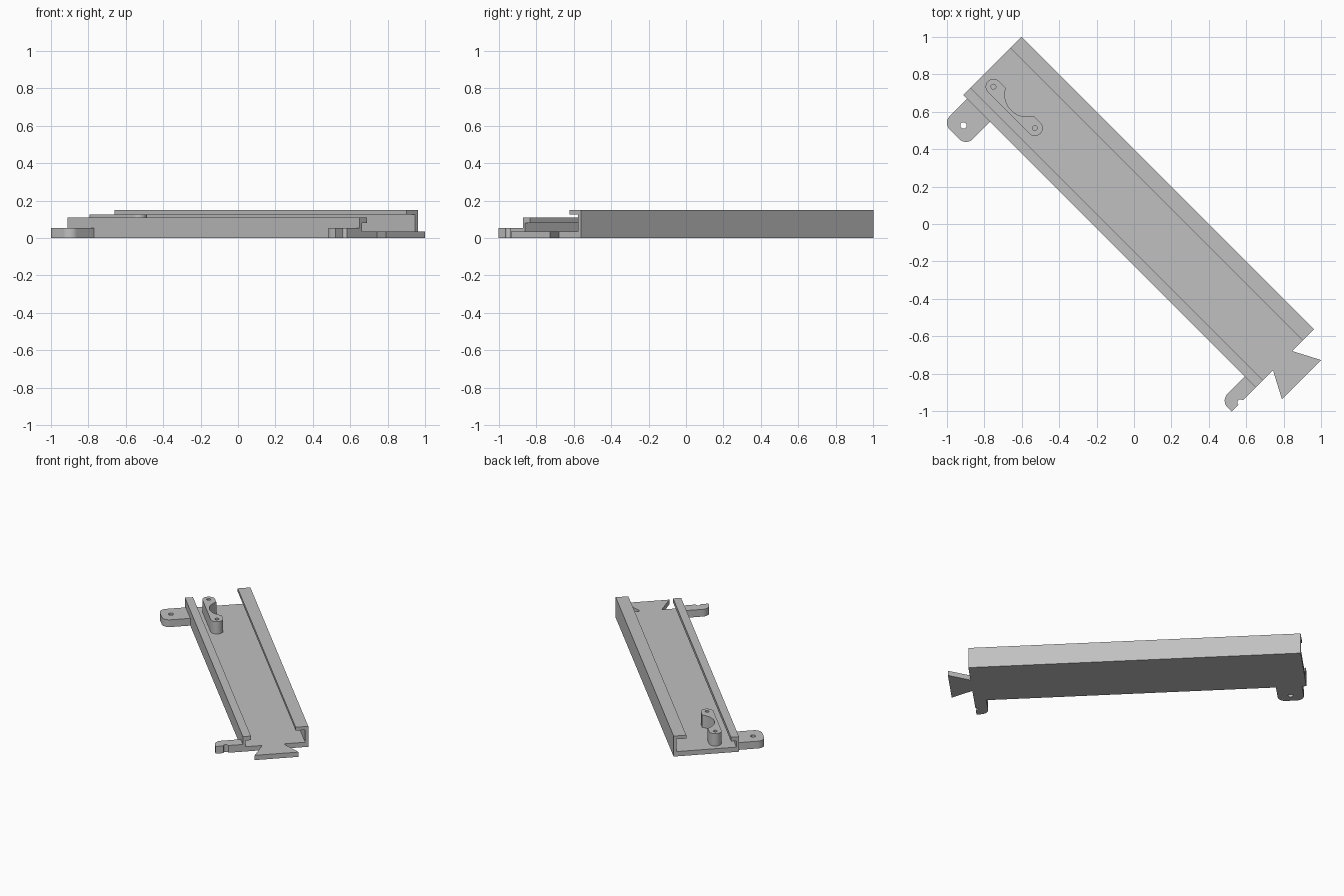
import bpy, bmesh
from math import radians, sin, cos, pi
from mathutils import Matrix

if "Cube" in bpy.data.objects:
    bpy.data.objects.remove(bpy.data.objects["Cube"], do_unlink=True)

grey = bpy.data.materials.new("light_grey")
grey.use_nodes = True
colour = (0.53, 0.53, 0.53, 1)
grey.diffuse_color = colour
grey.node_tree.nodes["Principled BSDF"].inputs["Base Color"].default_value = colour

# The tray lies diagonally: local x runs along it, local y across it
DIAGONAL = Matrix.Rotation(radians(-45), 4, 'Z')
# Stands a (y, z) cross-section up so that it extrudes along x
SECTION = Matrix(((0, 0, 1, 0), (1, 0, 0, 0), (0, 1, 0, 0), (0, 0, 0, 1)))


def arc(cx, cy, r, start, end, n=16):
    angles = [radians(start + (end - start) * i / n) for i in range(n + 1)]
    return [(cx + r * cos(a), cy + r * sin(a)) for a in angles]


def hole(cx, cy, r):
    return arc(cx, cy, r, 0, 345, 23)


def extrude(name, outlines, low, high, turn=Matrix()):
    """Extrude filled outlines (the first solid, the others holes)."""
    curve = bpy.data.curves.new(name, 'CURVE')
    curve.dimensions = '2D'
    curve.fill_mode = 'BOTH'
    curve.extrude = (high - low) / 2
    for points in outlines:
        spline = curve.splines.new('POLY')
        spline.points.add(len(points) - 1)
        for p, (x, y) in zip(spline.points, points):
            p.co = (x, y, 0, 1)
        spline.use_cyclic_u = True
    temp = bpy.data.objects.new(name + "_outline", curve)
    mesh = bpy.data.meshes.new_from_object(temp)
    bpy.data.objects.remove(temp)
    bpy.data.curves.remove(curve)

    bm = bmesh.new()
    bm.from_mesh(mesh)
    bmesh.ops.remove_doubles(bm, verts=bm.verts, dist=1e-5)
    bmesh.ops.recalc_face_normals(bm, faces=bm.faces)
    bm.transform(DIAGONAL @ turn @ Matrix.Translation((0, 0, (low + high) / 2)))
    bm.to_mesh(mesh)
    bm.free()
    mesh.name = name
    mesh.materials.clear()
    mesh.materials.append(grey)
    ob = bpy.data.objects.new(name, mesh)
    bpy.context.collection.objects.link(ob)
    return ob


START, END = -1.133, 1.077      # ends of the tray
FRONT, BACK = -0.157, 0.283     # outer faces of its walls
FLOOR = 0.035
TAB_TIP, TAB_R, TAB_HOLE = -0.34, 0.052, -0.272

# Channel with a low lipped front wall and a taller lipped back wall
channel = [(FRONT, 0), (BACK, 0), (BACK, 0.15), (0.198, 0.15), (0.198, 0.125),
           (BACK - 0.021, 0.125), (BACK - 0.021, FLOOR), (FRONT + 0.018, FLOOR),
           (FRONT + 0.018, 0.08), (-0.103, 0.08), (-0.103, 0.11), (FRONT, 0.11)]
parts = [extrude("channel", [channel], START, END, SECTION)]

# Dovetail key at the end of the floor
dovetail = [(END, -0.027), (1.221, -0.103), (1.221, 0.193), (END, 0.117)]
parts.append(extrude("dovetail_key", [dovetail], 0, FLOOR))

# Full screw tab
a, b = -1.104, -0.93
tab = ([(b, FRONT), (a, FRONT)]
       + arc(a + TAB_R, TAB_TIP + TAB_R, TAB_R, 180, 270)
       + arc(b - TAB_R, TAB_TIP + TAB_R, TAB_R, 270, 360))
parts.append(extrude("screw_tab", [tab, hole((a + b) / 2, TAB_HOLE, 0.017)], 0, 0.053))

# Half tab, cut off through its hole at the tray end
a = 0.995
half_tab = ([(END, FRONT), (a, FRONT)]
            + arc(a + TAB_R, TAB_TIP + TAB_R, TAB_R, 180, 270)
            + [(END, TAB_TIP)]
            + arc(END, TAB_HOLE, 0.017, 270, 90))
parts.append(extrude("half_screw_tab", [half_tab], 0, 0.053))

# Saddle bracket: rounded bar with two screw holes and a round bite
left, right, mid = -1.05, -0.737, -0.012
saddle = (arc(left, mid, 0.042, 90, 270) + arc(right, mid, 0.042, -90, 90)
          + arc((left + right) / 2, 0.084, 0.118, 332.8, 207.2, 24))
parts.append(extrude("saddle_bracket",
                     [saddle, hole(left, mid, 0.013), hole(right, mid, 0.013)],
                     FLOOR, 0.125))

# Smooth the round walls, keep the edges sharp
bpy.ops.object.select_all(action='DESELECT')
for ob in parts:
    ob.select_set(True)
bpy.context.view_layer.objects.active = parts[0]
bpy.ops.object.shade_smooth_by_angle(angle=radians(30))
